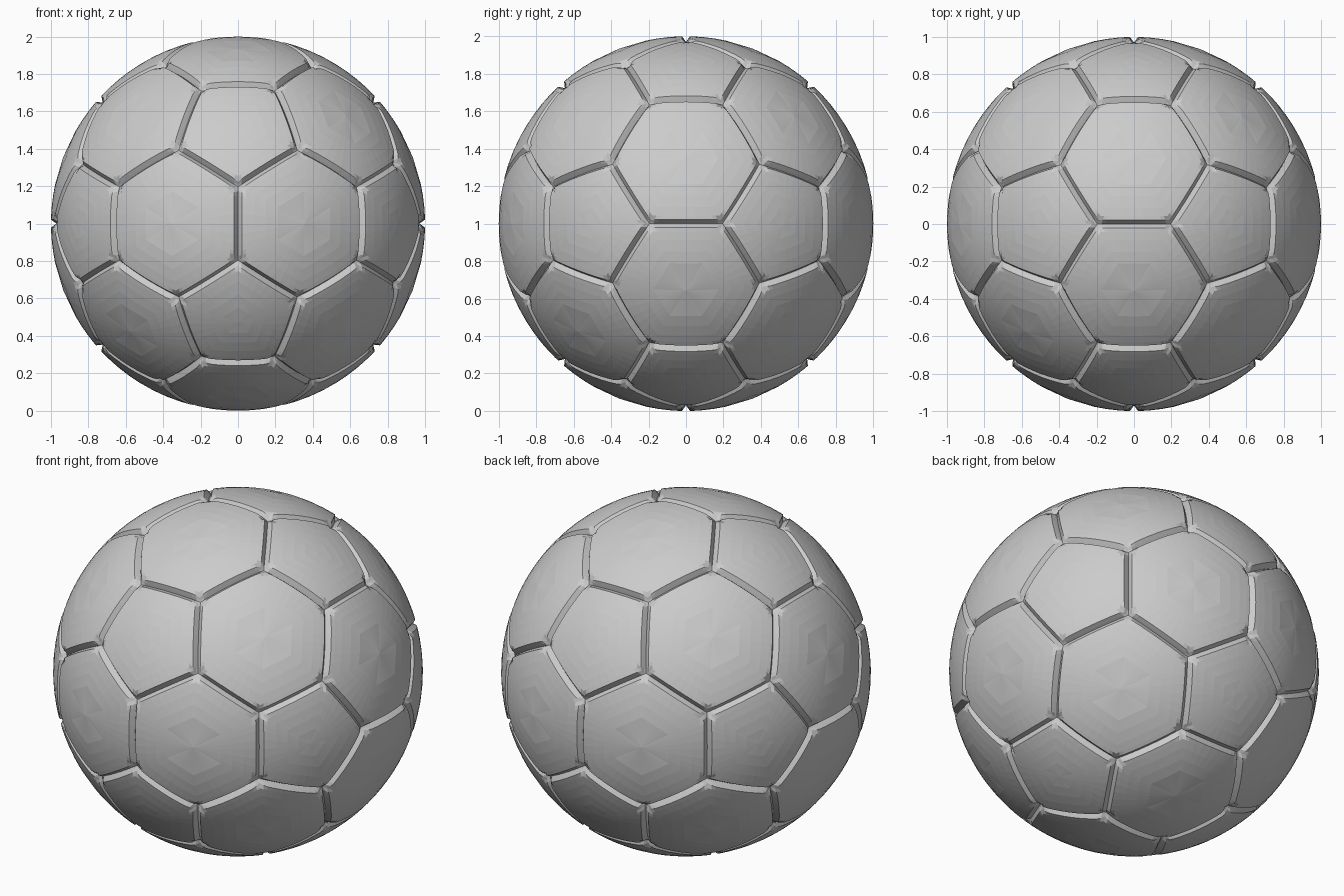
import bpy, bmesh, math
from mathutils import Vector

if "Cube" in bpy.data.objects:
    bpy.data.objects.remove(bpy.data.objects["Cube"])

PHI = (1 + 5 ** 0.5) / 2
CENTRE = Vector((0, 0, 1))
GROOVE = 0.03          # seam depth
SEAM = 0.022           # half width of a seam
PIT = 0.045            # size of the pit where three panels meet

# twelve pentagon centres: corners of an icosahedron
ico = []
for a in (-1, 1):
    for b in (-PHI, PHI):
        ico += [Vector((a, 0, b)), Vector((b, a, 0)), Vector((0, b, a))]

def neighbours(p):
    return [q for q in ico if abs((p - q).length - 2) < 0.01]

def ordered(points):
    """Sort panel corners around the panel's outward axis."""
    c = sum(points, Vector()) / len(points)
    n = c.normalized()
    u = (points[0] - c).normalized()
    v = n.cross(u)
    return sorted(points, key=lambda p: math.atan2((p - c).dot(v), (p - c).dot(u)))

# pentagons cut off each corner, hexagons remain of each triangle
panels = [ordered([p.lerp(q, 1 / 3) for q in neighbours(p)]) for p in ico]
for i, p in enumerate(ico):
    for j in range(i + 1, 12):
        for k in range(j + 1, 12):
            q, r = ico[j], ico[k]
            if q in neighbours(p) and r in neighbours(p) and r in neighbours(q):
                panels.append(ordered([x.lerp(y, 1 / 3) for x in (p, q, r)
                                       for y in (p, q, r) if x is not y]))
SCALE = 1 / panels[0][0].length
panels = [[p * SCALE for p in pts] for pts in panels]

STEPS = (0, 0.06, 0.12, 0.22, 0.36, 0.5, 0.64, 0.78, 0.88, 0.94)

def shaped(p, d, corners):
    """Push a panel point to the ball surface, lowered in seams and pits."""
    p = p.normalized()
    low = max(0, 1 - d / SEAM)
    near = min((p - c).length for c in corners)
    low = max(low, min(1, 1.3 * (1 - near / PIT)))
    return CENTRE + p * (1.0 - GROOVE * low)

bm = bmesh.new()
for corners in panels:
    n = len(corners)
    c = sum(corners, Vector()) / n
    apothem = ((corners[0] + corners[1]) / 2 - c).length
    outline = [corners[i].lerp(corners[(i + 1) % n], s) for i in range(n) for s in STEPS]
    rings = []
    for d in (0, 0.01, SEAM, 0.045, 0.09, 0.15, 0.21):
        t = 1 - d / apothem
        rings.append([bm.verts.new(shaped(c.lerp(p, t), d, corners)) for p in outline])
    m = len(outline)
    for lo, hi in zip(rings, rings[1:]):
        for i in range(m):
            j = (i + 1) % m
            bm.faces.new((lo[i], lo[j], hi[j], hi[i]))
    hub = bm.verts.new(CENTRE + c.normalized())
    for i in range(m):
        bm.faces.new((rings[-1][i], rings[-1][(i + 1) % m], hub))

# weld the panels along their seams
bmesh.ops.remove_doubles(bm, verts=bm.verts, dist=0.0005)
bmesh.ops.recalc_face_normals(bm, faces=bm.faces)
mesh = bpy.data.meshes.new("panelled_ball")
bm.to_mesh(mesh)
bm.free()
ball = bpy.data.objects.new("panelled_ball", mesh)
bpy.context.collection.objects.link(ball)
